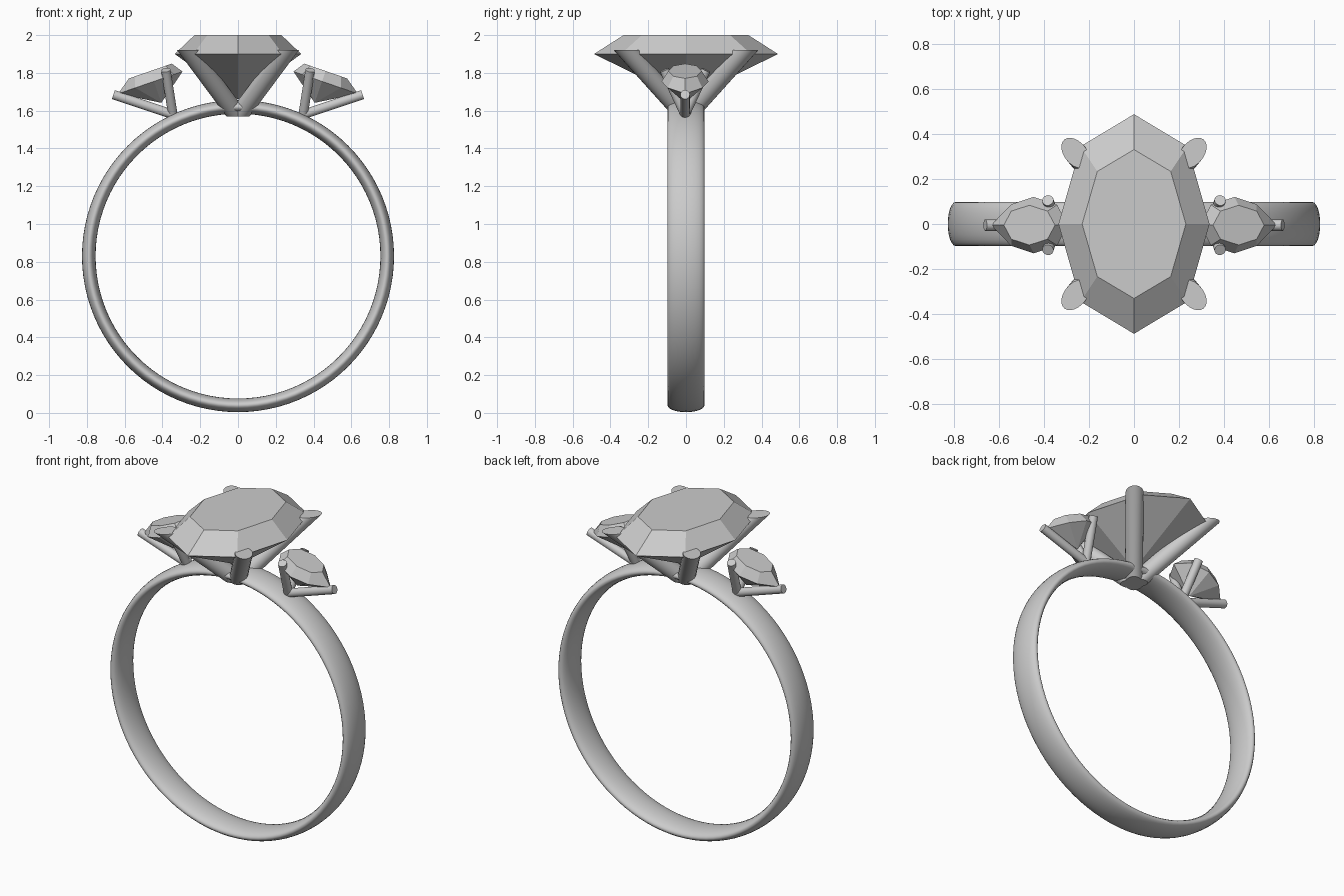
import bpy, bmesh, math
from mathutils import Vector, Matrix

cube = bpy.data.objects.get("Cube")
if cube:
    bpy.data.objects.remove(cube, do_unlink=True)

grey = bpy.data.materials.new("light grey")
grey.use_nodes = True
COLOUR = (0.6, 0.6, 0.6, 1)
grey.diffuse_color = COLOUR
grey.node_tree.nodes["Principled BSDF"].inputs["Base Color"].default_value = COLOUR


def finish(bm, name, smooth):
    """Turn a bmesh into a named, coloured object."""
    bmesh.ops.recalc_face_normals(bm, faces=bm.faces)
    mesh = bpy.data.meshes.new(name)
    bm.to_mesh(mesh)
    bm.free()
    mesh.materials.append(grey)
    obj = bpy.data.objects.new(name, mesh)
    bpy.context.collection.objects.link(obj)
    if smooth:
        bpy.ops.object.select_all(action='DESELECT')
        obj.select_set(True)
        bpy.context.view_layer.objects.active = obj
        bpy.ops.object.shade_smooth_by_angle(angle=math.radians(40))
    return obj


def bridge(bm, a, b):
    for i in range(len(a)):
        j = (i + 1) % len(a)
        bm.faces.new((a[i], a[j], b[j], b[i]))


def band(radius, centre_z, half_thick, half_width, steps=96, sides=24):
    """Oval section swept round a circle."""
    bm = bmesh.new()
    rings = []
    for s in range(steps):
        a = math.tau * s / steps
        ring = []
        for k in range(sides):
            t = math.tau * k / sides
            r = radius + half_thick * math.cos(t)
            ring.append(bm.verts.new((r * math.cos(a), half_width * math.sin(t),
                                      centre_z + r * math.sin(a))))
        rings.append(ring)
    for s in range(steps):
        bridge(bm, rings[s], rings[(s + 1) % steps])
    finish(bm, "ring_band", True)


def gem(name, girdle, table, crown, depth, matrix):
    """Faceted stone: flat table, sloped crown and pointed underside."""
    bm = bmesh.new()
    top = [bm.verts.new((x, y, crown)) for x, y in table]
    rim = [bm.verts.new((x, y, 0)) for x, y in girdle]
    tip = bm.verts.new((0, 0, -depth))
    bm.faces.new(top)
    bridge(bm, rim, top)
    for i in range(len(rim)):
        bm.faces.new((rim[i], rim[(i + 1) % len(rim)], tip))
    bm.transform(matrix)
    finish(bm, name, False)


def prong(name, start, end, radius, level_ends=False, sides=24):
    """Round rod; its ends are square to the rod or cut level."""
    start, end = Vector(start), Vector(end)
    axis = (end - start).normalized()
    u = axis.cross(Vector((0, 0, 1))).normalized()
    v = axis.cross(u)
    bm = bmesh.new()
    loops = []
    for centre in (start, end):
        loop = []
        for k in range(sides):
            t = math.tau * k / sides
            off = radius * (u * math.cos(t) + v * math.sin(t))
            if level_ends:
                off -= axis * (off.z / axis.z)
            loop.append(bm.verts.new(centre + off))
        bm.faces.new(loop)
        loops.append(loop)
    bridge(bm, *loops)
    finish(bm, name, True)


def octagon(rx, ry):
    return [(rx * math.cos(k * math.pi / 4), ry * math.sin(k * math.pi / 4))
            for k in range(8)]


# Band
band(0.79, 0.83, 0.036, 0.098)

# Centre stone and its four prongs
gem("centre_stone", octagon(0.335, 0.487), octagon(0.23, 0.33), 0.1, 0.24,
    Matrix.Translation((0, 0, 1.9)))
for sx, side in ((1, "left"), (-1, "right")):
    for sy, end in ((-1, "front"), (1, "back")):
        prong(f"centre_prong_{end}_{side}", (0, 0, 1.57),
              (sx * 0.26, sy * 0.315, 1.92), 0.05, True)

# Tilted pear-shaped side stones, each held by three prongs
half_pear = [(0.2, 0), (0.105, 0.092), (0, 0.125), (-0.11, 0.09), (-0.16, 0)]
pear = half_pear + [(x, -y) for x, y in half_pear[-2:0:-1]]
for sx, side in ((1, "left"), (-1, "right")):
    place = (Matrix.Diagonal((sx, 1, 1, 1)) @ Matrix.Translation((0.445, -0.005, 1.755))
             @ Matrix.Rotation(math.radians(19), 4, 'Y'))
    gem(f"side_stone_{side}", pear, octagon(0.12, 0.088), 0.058, 0.12, place)
    base = (sx * 0.345, -0.005, 1.58)
    prong(f"side_prong_outer_{side}", base, (sx * 0.66, -0.005, 1.685), 0.025)
    for sy, end in ((-1, "front"), (1, "back")):
        prong(f"side_prong_{end}_{side}", base,
              (sx * 0.382, -0.005 + sy * 0.11, 1.815), 0.025)
